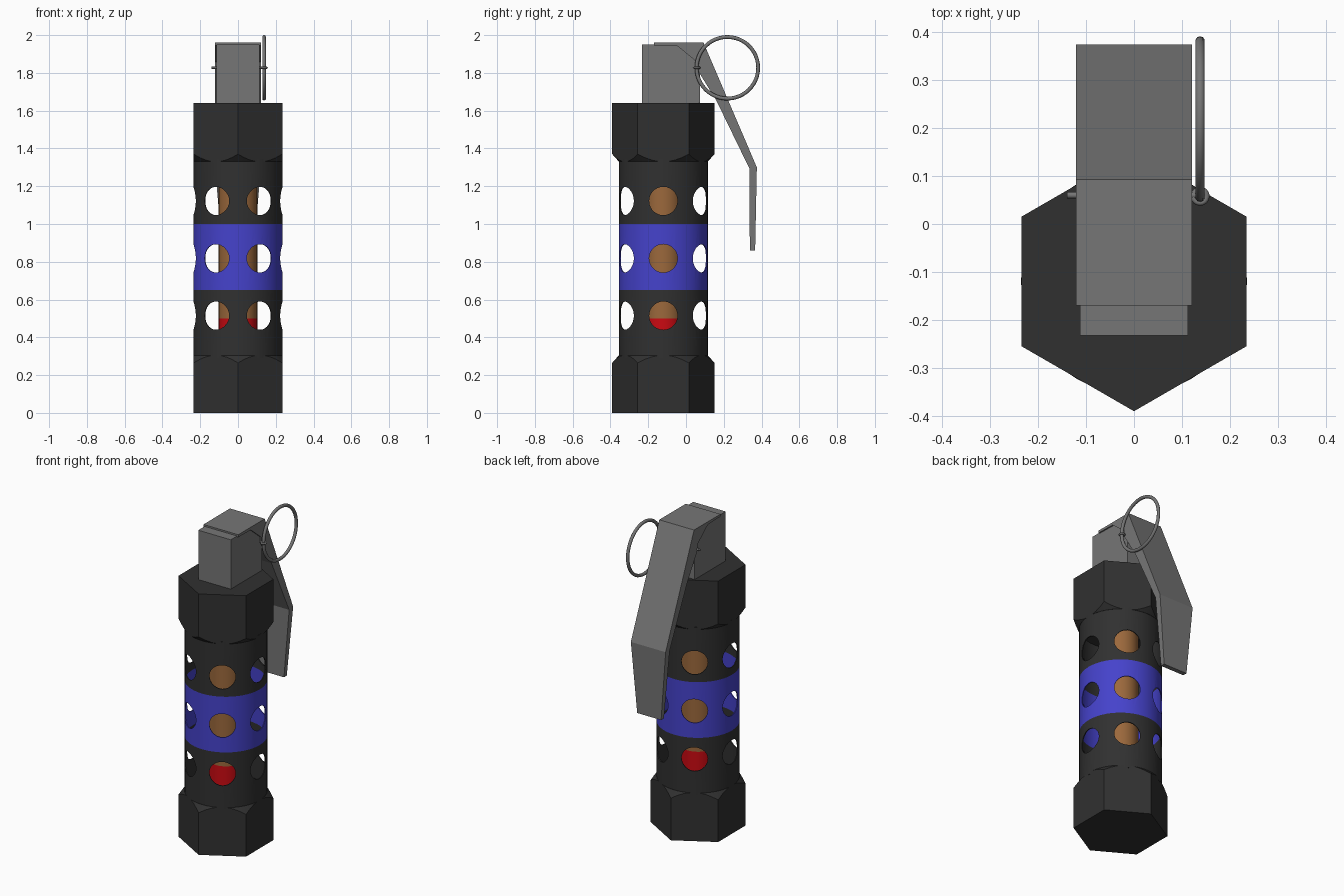
import bpy, bmesh, math
from mathutils import Matrix, Vector

if "Cube" in bpy.data.objects:
    bpy.data.objects.remove(bpy.data.objects["Cube"])

AXIS_Y = -0.12          # body axis
HOLE_ROWS = (0.515, 0.818, 1.122)


def material(name, rgb):
    m = bpy.data.materials.new(name)
    m.diffuse_color = (*rgb, 1)
    m.use_nodes = True
    m.node_tree.nodes["Principled BSDF"].inputs["Base Color"].default_value = m.diffuse_color
    return m


DARK = material("dark_metal", (0.03, 0.03, 0.03))
BLUE = material("blue_paint", (0.06, 0.055, 0.6))
ORANGE = material("copper", (0.33, 0.14, 0.045))
RED = material("red_paint", (0.6, 0.003, 0.006))
STEEL = material("grey_steel", (0.18, 0.18, 0.18))


def finish(name, bm, mat=None, smooth=False):
    bmesh.ops.recalc_face_normals(bm, faces=bm.faces)
    me = bpy.data.meshes.new(name)
    bm.to_mesh(me)
    bm.free()
    ob = bpy.data.objects.new(name, me)
    bpy.context.collection.objects.link(ob)
    if mat:
        me.materials.append(mat)
    if smooth:
        smooth_by_angle(ob)
    return ob


def select(ob):
    bpy.ops.object.select_all(action='DESELECT')
    ob.select_set(True)
    bpy.context.view_layer.objects.active = ob


def smooth_by_angle(ob):
    select(ob)
    bpy.ops.object.shade_smooth_by_angle(angle=math.radians(30))


def boolean(ob, cutter, op):
    select(ob)
    mod = ob.modifiers.new("cut", 'BOOLEAN')
    mod.operation, mod.object, mod.solver = op, cutter, 'EXACT'
    bpy.ops.object.modifier_apply(modifier=mod.name)
    bpy.data.objects.remove(cutter)


def lathe(profile, n, closed=False, turn=0.0):
    """Rings from (radius, z) points round the body axis; closed joins last to first, else caps."""
    bm = bmesh.new()
    rings = [[bm.verts.new((r * math.cos(turn + math.tau * i / n),
                            AXIS_Y + r * math.sin(turn + math.tau * i / n), z))
              for i in range(n)] for r, z in profile]
    pairs = list(zip(rings, rings[1:]))
    if closed:
        pairs.append((rings[-1], rings[0]))
    else:
        bm.faces.new(rings[0])
        bm.faces.new(rings[-1])
    for a, b in pairs:
        for i in range(n):
            j = (i + 1) % n
            bm.faces.new((a[i], a[j], b[j], b[i]))
    return bm


# Hexagonal end caps, their inner ends turned to a conical chamfer
def hex_cap(name, outer_z, inner_z):
    s = 1 if inner_z > outer_z else -1
    cap = finish(name, lathe([(0.271, outer_z), (0.271, inner_z)], 6, turn=math.pi / 6), DARK)
    cone = finish("cone_cutter", lathe([(0.31, outer_z - s * 0.1), (0.31, inner_z - s * 0.082),
                                        (0.226, inner_z + s * 0.012)], 48))
    boolean(cap, cone, 'INTERSECT')
    smooth_by_angle(cap)


hex_cap("bottom_cap", 0.0, 0.303)
hex_cap("top_cap", 1.64, 1.332)

# Perforated sleeve with a painted band
ro, ri = 0.236, 0.230
levels = (0.29, 0.65, 1.0, 1.345)
sleeve = finish("perforated_sleeve",
                lathe([(ro, z) for z in levels] + [(ri, z) for z in reversed(levels)], 48, closed=True), DARK)
bm = bmesh.new()
for z in HOLE_ROWS:
    for k in range(6):
        d = Vector((math.cos(k * math.pi / 3), math.sin(k * math.pi / 3), 0))
        place = Matrix.Translation(Vector((0, AXIS_Y, z)) + d * 0.23) @ d.to_track_quat('Z', 'Y').to_matrix().to_4x4()
        bmesh.ops.create_cone(bm, cap_ends=True, segments=28, radius1=0.075, radius2=0.075,
                              depth=0.14, matrix=place)
boolean(sleeve, finish("hole_cutter", bm), 'DIFFERENCE')
sleeve.data.materials.clear()
sleeve.data.materials.append(DARK)
sleeve.data.materials.append(BLUE)
for p in sleeve.data.polygons:
    p.material_index = 1 if 0.65 < p.center.z < 1.0 else 0
smooth_by_angle(sleeve)

# Inner core
finish("core_base", lathe([(0.102, 0.29), (0.102, 0.5)], 32), RED, True)
finish("core", lathe([(0.102, 0.5), (0.102, 1.345)], 32), ORANGE, True)

# Head block
bm = bmesh.new()
bmesh.ops.create_cube(bm, size=1, matrix=Matrix.Translation((0, -0.079, 1.79))
                      @ Matrix.Diagonal((0.226, 0.308, 0.32, 1)))
finish("head_block", bm, STEEL)

# Safety lever: side profile (y, z) with the half width narrowing to the tip
profile = [(-0.17, 1.96), (0.093, 1.96), (0.375, 1.3), (0.366, 0.86), (0.338, 0.86), (0.335, 1.295),
           (0.16, 1.655), (0.058, 1.82), (0.058, 1.857), (-0.045, 1.942), (-0.17, 1.945)]
bm = bmesh.new()
sides = [[bm.verts.new((s * (0.083 if z < 1 else 0.121), y, z)) for y, z in profile] for s in (-1, 1)]
for side in sides:
    bm.faces.new(side)
for i in range(len(profile)):
    j = (i + 1) % len(profile)
    bm.faces.new((sides[0][i], sides[0][j], sides[1][j], sides[1][i]))
finish("safety_lever", bm, STEEL)

# Pin through the head
bm = bmesh.new()
bmesh.ops.create_cone(bm, cap_ends=True, segments=12, radius1=0.007, radius2=0.007, depth=0.27,
                      matrix=Matrix.Translation((-0.005, 0.06, 1.827)) @ Matrix.Rotation(math.pi / 2, 4, 'Y'))
finish("pin", bm, STEEL, True)

# Pull ring and the pin eye that holds it
for name, loc, rot, big, small in (
        ("pull_ring", (0.138, 0.219, 1.827), (0, math.pi / 2, 0), 0.163, 0.010),
        ("pin_eye", (0.138, 0.058, 1.827), (0, 0, 0), 0.014, 0.006)):
    bpy.ops.mesh.primitive_torus_add(location=loc, rotation=rot, major_radius=big, minor_radius=small,
                                     major_segments=48 if big > 0.1 else 16, minor_segments=10)
    ob = bpy.context.object
    ob.name = name
    ob.data.materials.append(STEEL)
    bpy.ops.object.shade_smooth()
